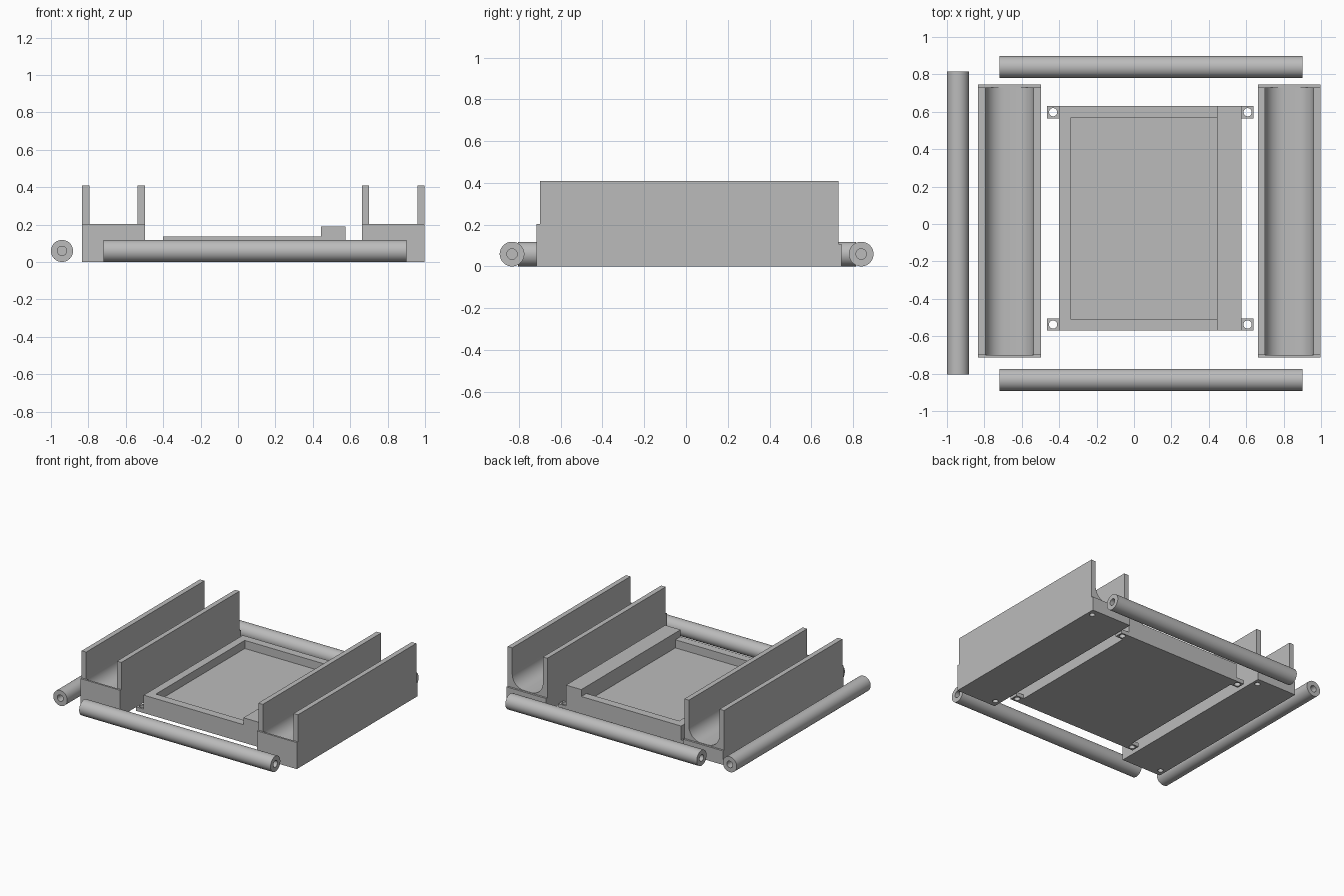
import bpy
import bmesh
import math
from mathutils import Matrix

if "Cube" in bpy.data.objects:
    bpy.data.objects.remove(bpy.data.objects["Cube"])

grey = bpy.data.materials.new("plain grey")
grey.diffuse_color = (0.5, 0.5, 0.5, 1)
grey.use_nodes = True
grey.node_tree.nodes["Principled BSDF"].inputs["Base Color"].default_value = grey.diffuse_color


def finish(name, bm):
    """Turn a bmesh into a named object with the grey material."""
    bmesh.ops.recalc_face_normals(bm, faces=bm.faces)
    mesh = bpy.data.meshes.new(name)
    bm.to_mesh(mesh)
    bm.free()
    mesh.materials.append(grey)
    obj = bpy.data.objects.new(name, mesh)
    bpy.context.collection.objects.link(obj)
    return obj


def box(name, x0, x1, y0, y1, z0, z1):
    bm = bmesh.new()
    m = Matrix.Translation(((x0 + x1) / 2, (y0 + y1) / 2, (z0 + z1) / 2))
    m = m @ Matrix.Diagonal((x1 - x0, y1 - y0, z1 - z0, 1))
    bmesh.ops.create_cube(bm, size=1, matrix=m)
    return finish(name, bm)


def prism(name, outline, y0, y1):
    """Extrude an x-z outline along y."""
    bm = bmesh.new()
    face = bm.faces.new([bm.verts.new((x, y0, z)) for x, z in outline])
    ext = bmesh.ops.extrude_face_region(bm, geom=[face])["geom"]
    verts = [g for g in ext if isinstance(g, bmesh.types.BMVert)]
    bmesh.ops.translate(bm, verts=verts, vec=(0, y1 - y0, 0))
    return finish(name, bm)


def pin(x, y, z0, z1, r):
    bm = bmesh.new()
    bmesh.ops.create_cone(bm, cap_ends=True, segments=24, radius1=r, radius2=r, depth=z1 - z0,
                          matrix=Matrix.Translation((x, y, (z0 + z1) / 2)))
    return finish("cutter", bm)


def combine(obj, other, operation):
    """Apply a boolean and discard the second object."""
    mod = obj.modifiers.new("boolean", "BOOLEAN")
    mod.operation = operation
    mod.solver = "EXACT"
    mod.object = other
    bpy.context.view_layer.objects.active = obj
    bpy.ops.object.modifier_apply(modifier=mod.name)
    bpy.data.objects.remove(other, do_unlink=True)


def smooth(obj):
    bpy.ops.object.select_all(action="DESELECT")
    obj.select_set(True)
    bpy.context.view_layer.objects.active = obj
    bpy.ops.object.shade_smooth_by_angle(angle=math.radians(30))


def rod(name, centre, length, axis, r=0.059, hole=0.025, depth=0.15, n=48):
    """Round rod with a blind hole in each end, lathed around its axis."""
    h = length / 2
    profile = [(hole, depth - h), (hole, -h), (r, -h), (r, h), (hole, h), (hole, h - depth)]
    bm = bmesh.new()
    rings = [[bm.verts.new((rad * math.cos(2 * math.pi * i / n),
                            rad * math.sin(2 * math.pi * i / n), t)) for i in range(n)]
             for rad, t in profile]
    for a, b in zip(rings, rings[1:]):
        for i in range(n):
            j = (i + 1) % n
            bm.faces.new((a[i], a[j], b[j], b[i]))
    bm.faces.new(rings[0])
    bm.faces.new(rings[-1])
    turn = Matrix.Rotation(math.pi / 2, 4, "Y" if axis == "X" else "X")
    bmesh.ops.transform(bm, matrix=Matrix.Translation(centre) @ turn, verts=bm.verts)
    smooth(finish(name, bm))


# Three loose rods around the frame
rod("front_rod", (0.09, -0.833, 0.059), 1.62, "X")
rod("back_rod", (0.09, 0.839, 0.059), 1.62, "X")
rod("left_rod", (-0.941, 0.005, 0.059), 1.62, "Y")


# Two U-shaped channels with end plates and screw holes underneath
def channel(side, x0, x1):
    wall, floor, fillet, top = 0.038, 0.11, 0.1, 0.41
    xl, xr, zc = x0 + wall, x1 - wall, floor + fillet
    outline = [(x0, 0), (x1, 0), (x1, top), (xr, top)]
    for cx, start in ((xr - fillet, 0), (xl + fillet, -90)):
        for i in range(13):
            a = math.radians(start - 7.5 * i)
            outline.append((cx + fillet * math.cos(a), zc + fillet * math.sin(a)))
    outline += [(xl, top), (x0, top)]
    body = prism(side + "_channel", outline, -0.70, 0.73)
    for x, y in ((x0 + 0.04, -0.66), (x1 - 0.04, 0.69)):
        combine(body, pin(x, y, -0.05, 0.08, 0.02), "DIFFERENCE")
    smooth(body)
    box(side + "_channel_front_plate", x0, x1, -0.715, -0.70, 0, 0.203)
    box(side + "_channel_back_plate", x0, x1, 0.73, 0.745, 0, 0.107)


channel("left", -0.833, -0.498)
channel("right", 0.662, 0.998)

# Central tray with a sunken floor and a raised bar on its right
tray = box("tray", -0.40, 0.575, -0.57, 0.63, 0, 0.137)
combine(tray, box("cutter", -0.34, 0.445, -0.507, 0.568, 0.075, 0.3), "DIFFERENCE")
combine(tray, box("bar", 0.445, 0.575, -0.57, 0.63, 0.05, 0.19), "UNION")

# Four drilled mounting tabs at the tray corners
for xname, x0, x1 in (("left", -0.465, -0.40), ("right", 0.575, 0.64)):
    for yname, y0, y1 in (("front", -0.57, -0.505), ("back", 0.565, 0.63)):
        tab = box(f"{yname}_{xname}_tab", x0, x1, y0, y1, 0, 0.03)
        combine(tab, pin((x0 + x1) / 2, (y0 + y1) / 2, -0.05, 0.1, 0.022), "DIFFERENCE")
        smooth(tab)
